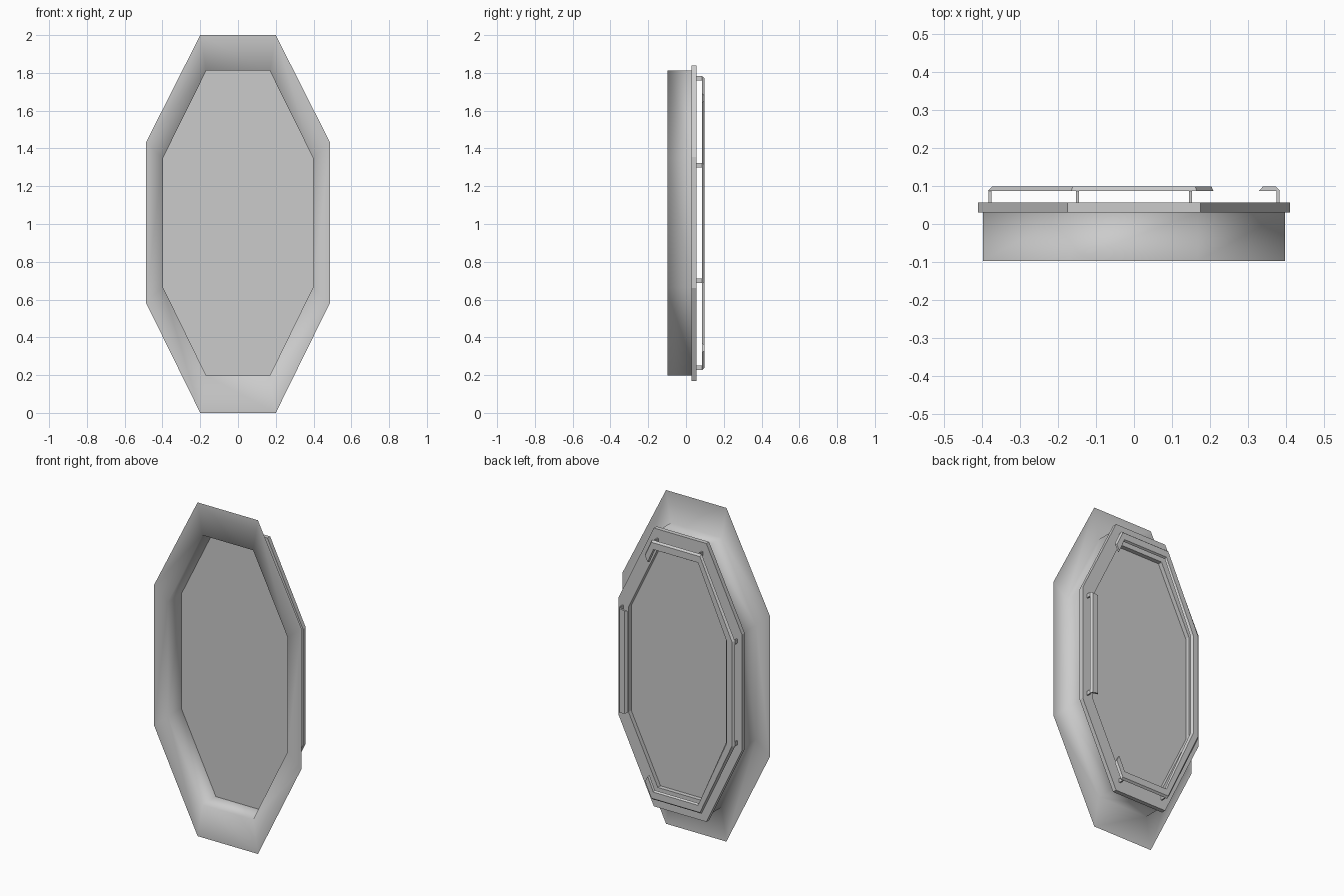
import bpy, bmesh
from mathutils import Vector

if "Cube" in bpy.data.objects:
    bpy.data.objects.remove(bpy.data.objects["Cube"])


def octagon(tx, sx, z0, z1, s0, s1):
    """Tall octagon: top half width, side half width, bottom/top z, side z range."""
    return [(-tx, z1), (tx, z1), (sx, s1), (sx, s0),
            (tx, z0), (-tx, z0), (-sx, s0), (-sx, s1)]


def make(name, verts, faces, smooth=False):
    me = bpy.data.meshes.new(name)
    me.from_pydata(verts, [], faces)
    bm = bmesh.new()
    bm.from_mesh(me)
    bmesh.ops.recalc_face_normals(bm, faces=bm.faces)
    for f in bm.faces:
        f.smooth = smooth
    bm.to_mesh(me)
    bm.free()
    ob = bpy.data.objects.new(name, me)
    bpy.context.collection.objects.link(ob)
    return ob


def loft(name, loops, closed, smooth=False):
    """Skin octagon loops given as (points, y); closed joins last loop to first."""
    verts = [(x, y, z) for pts, y in loops for x, z in pts]
    n, m = 8, len(loops)
    faces = [(a * n + i, a * n + (i + 1) % n,
              (a + 1) % m * n + (i + 1) % n, (a + 1) % m * n + i)
             for a in range(m if closed else m - 1) for i in range(n)]
    return make(name, verts, faces, smooth)


FRONT, BACK = -0.097, 0.098

# thin front flange running into the deep tube
flange = octagon(0.20, 0.488, 0.0, 2.0, 0.585, 1.43)
tube = octagon(0.168, 0.397, 0.197, 1.812, 0.665, 1.35)
loft("flange_and_tube", [(flange, FRONT), (tube, FRONT), (tube, 0.03)], False, True)

# clamping frame behind the tube
outer = octagon(0.174, 0.41, 0.17, 1.838, 0.66, 1.355)
inner = octagon(0.148, 0.342, 0.29, 1.72, 0.69, 1.32)
loft("rear_frame", [(outer, 0.03), (outer, 0.056), (inner, 0.056), (inner, 0.03)], True)

# slightly crooked pane resting against the frame
pane = [(-0.14, 1.808), (0.165, 1.778), (0.375, 1.31), (0.375, 0.68),
        (0.16, 0.208), (-0.16, 0.235), (-0.387, 0.67), (-0.387, 1.35)]
make("pane", [(x, 0.027, z) for x, z in pane], [tuple(range(8))])

# bevelled retaining rail; the two right diagonals are mostly missing
o_low = octagon(0.165, 0.385, 0.228, 1.782, 0.69, 1.32)
o_top = octagon(0.161, 0.373, 0.238, 1.772, 0.692, 1.318)
i_top = octagon(0.148, 0.338, 0.278, 1.732, 0.698, 1.312)
i_low = octagon(0.146, 0.327, 0.285, 1.725, 0.70, 1.31)
section = [(o_low, 0.086), (o_top, BACK), (i_top, BACK), (i_low, 0.086)]


def rail(name, path):
    """Sweep the rail section along corner positions (fractions allowed)."""
    verts = []
    for t in path:
        k, f = int(t), t - int(t)
        for pts, y in section:
            p = Vector(pts[k % 8]).lerp(Vector(pts[(k + 1) % 8]), f)
            verts.append((p.x, y, p.y))
    n = len(path)
    faces = [(a * 4 + i, a * 4 + (i + 1) % 4, a * 4 + 4 + (i + 1) % 4, a * 4 + 4 + i)
             for a in range(n - 1) for i in range(4)]
    faces += [(0, 1, 2, 3), tuple(n * 4 - 4 + i for i in range(4))]
    return make(name, verts, faces)


rail("rail_left", [3.8, 4, 5, 6, 7, 8, 9, 9.2])
rail("rail_right", [2, 3])

# small standoff tabs at the rail corners
for i, (x, z) in enumerate(octagon(0.148, 0.378, 0.238, 1.772, 0.70, 1.31)):
    w, d = 0.004, 0.012
    verts = [(x + a * w, y, z + c * d) for a in (-1, 1)
             for y in (0.056, 0.086) for c in (-1, 1)]
    make(f"standoff_{i + 1}", verts,
         [(0, 1, 3, 2), (4, 6, 7, 5), (0, 4, 5, 1), (2, 3, 7, 6), (0, 2, 6, 4), (1, 5, 7, 3)])
